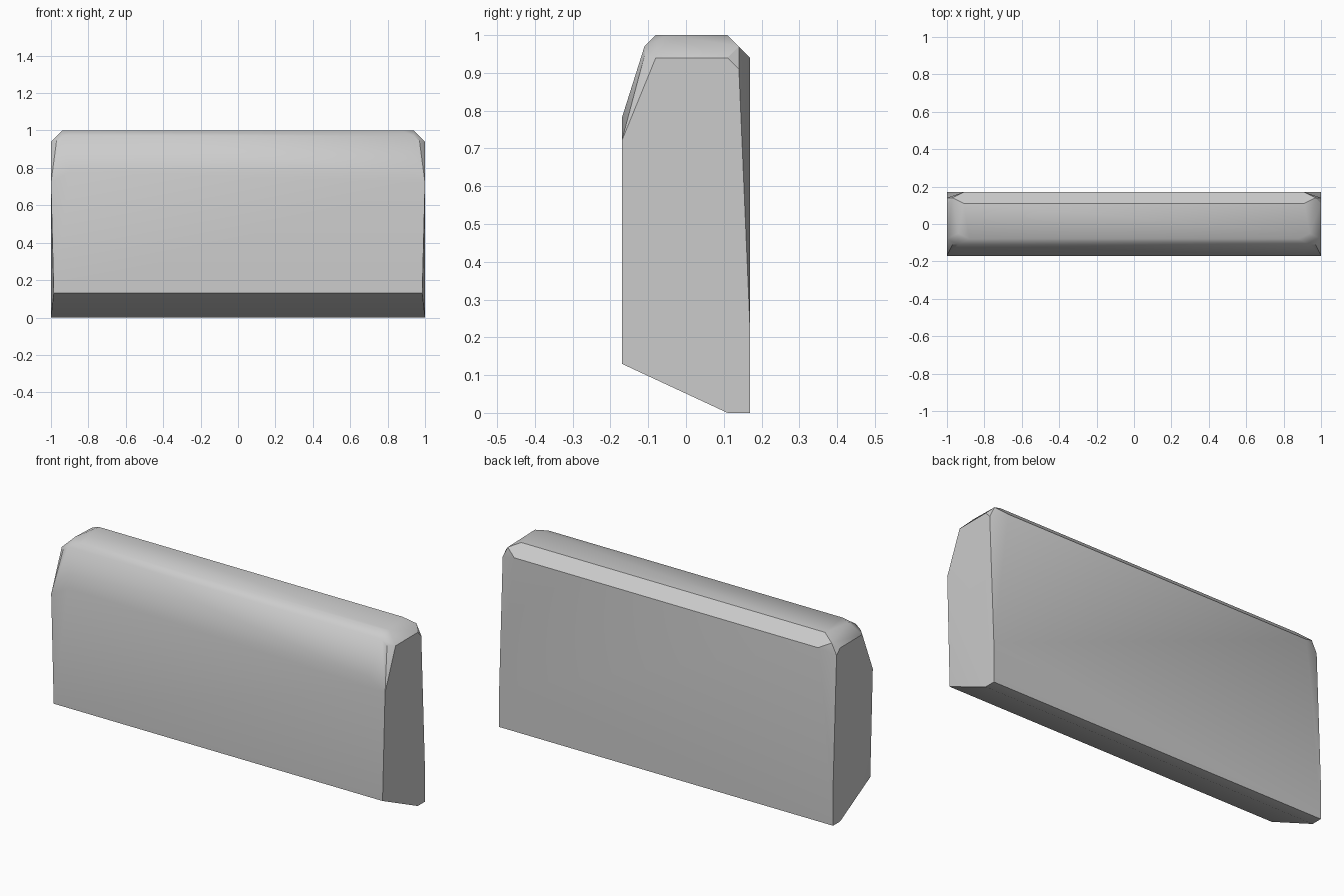
import bpy
import bmesh
from math import radians

cube = bpy.data.objects.get("Cube")
if cube:
    bpy.data.objects.remove(cube, do_unlink=True)

# Plain grey finish
grey = bpy.data.materials.new("light_grey")
grey.use_nodes = True
colour = (0.6, 0.6, 0.6, 1)
grey.diffuse_color = colour
grey.node_tree.nodes["Principled BSDF"].inputs["Base Color"].default_value = colour

# Corner points of the chamfered end, mirrored to the other end
bottom = [(.985, -.17, .13), (1, .11, 0), (1, .17, 0), (1, .17, .21)]
front_corner = [(1, -.17, .72), (.9, -.17, .78), (1, -.08, .94),
                (.97, -.11, .945), (.94, -.11, .97)]
top_rim = [(.88, -.08, 1), (.94, -.05, 1), (.91, .11, 1), (1, .11, .94)]
back_corner = [(.97, .14, .97), (.91, .17, .94), (1, .14, .91)]

bm = bmesh.new()
for x, y, z in bottom + front_corner + top_rim + back_corner:
    for side in (-1, 1):
        bm.verts.new((x * side, y, z))

# Wrap the points into a solid slab and merge its flat faces
hull = bmesh.ops.convex_hull(bm, input=bm.verts[:])
spare = {v for v in hull["geom_interior"] + hull["geom_unused"]
         if isinstance(v, bmesh.types.BMVert)}
bmesh.ops.delete(bm, geom=list(spare), context="VERTS")
bmesh.ops.dissolve_limit(bm, angle_limit=radians(1), verts=bm.verts[:], edges=bm.edges[:])
bmesh.ops.recalc_face_normals(bm, faces=bm.faces[:])

mesh = bpy.data.meshes.new("chamfered_slab")
bm.to_mesh(mesh)
bm.free()
mesh.materials.append(grey)
slab = bpy.data.objects.new("chamfered_slab", mesh)
bpy.context.collection.objects.link(slab)

# Soft shading across shallow bends, crisp chamfers elsewhere
bpy.context.view_layer.objects.active = slab
slab.select_set(True)
bpy.ops.object.shade_smooth_by_angle(angle=radians(30))
